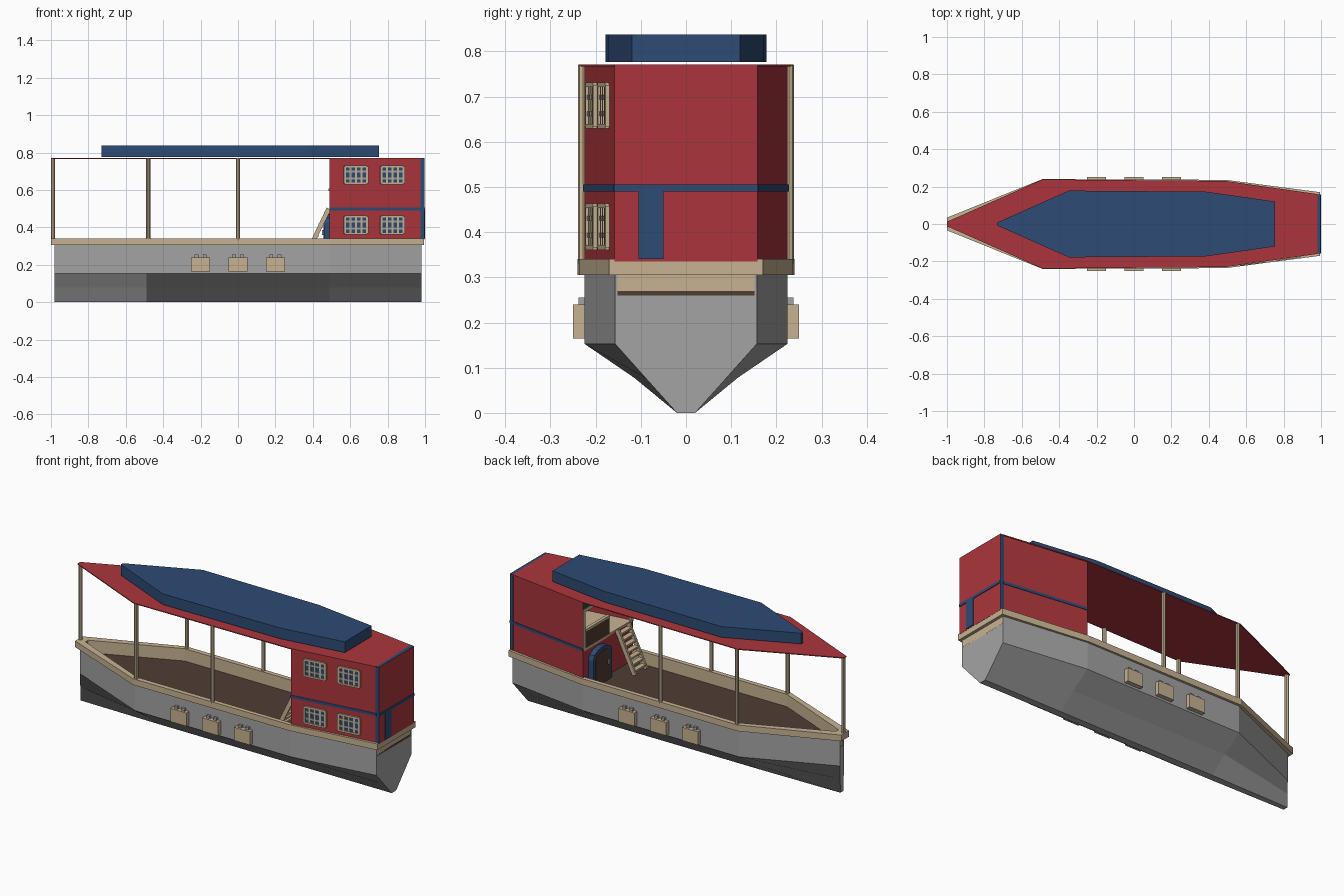
import bpy, bmesh, math
from mathutils import Matrix, Vector

if "Cube" in bpy.data.objects:
    bpy.data.objects.remove(bpy.data.objects["Cube"])


def material(name, rgb):
    m = bpy.data.materials.new(name)
    m.diffuse_color = (*rgb, 1)
    m.use_nodes = True
    m.node_tree.nodes["Principled BSDF"].inputs["Base Color"].default_value = m.diffuse_color
    return m


RED = material("red", (0.41, 0.036, 0.045))
BLUE = material("blue", (0.027, 0.07, 0.175))
TAN = material("tan", (0.57, 0.45, 0.29))
GRAY = material("gray", (0.37, 0.37, 0.37))
BROWN = material("dark_brown", (0.08, 0.046, 0.033))
GREEN = material("dark_green", (0.012, 0.085, 0.02))


def finish(bm, name, *mats):
    bmesh.ops.recalc_face_normals(bm, faces=bm.faces)
    me = bpy.data.meshes.new(name)
    bm.to_mesh(me)
    bm.free()
    for m in mats:
        me.materials.append(m)
    ob = bpy.data.objects.new(name, me)
    bpy.context.collection.objects.link(ob)
    return ob


def outline(pairs):
    """Closed plan outline from (x, half width) pairs."""
    return [(x, -w) for x, w in pairs] + [(x, w) for x, w in reversed(pairs)]


def loft(name, rings, mat, cap=True):
    """Skin between rings of points."""
    bm = bmesh.new()
    vs = [[bm.verts.new(p) for p in r] for r in rings]
    for a, b in zip(vs, vs[1:]):
        for i in range(len(a)):
            j = (i + 1) % len(a)
            bm.faces.new((a[i], a[j], b[j], b[i]))
    if cap:
        bm.faces.new(vs[0])
        bm.faces.new(vs[-1])
    return finish(bm, name, mat)


def prism(name, pts, z0, z1, mat):
    return loft(name, [[(x, y, z) for x, y in pts] for z in (z0, z1)], mat)


def ring(name, outer, inner, z0, z1, mat):
    loops = [(outer, z0), (outer, z1), (inner, z1), (inner, z0), (outer, z0)]
    ob = loft(name, [[(x, y, z) for x, y in p] for p, z in loops], mat, cap=False)
    bm = bmesh.new()
    bm.from_mesh(ob.data)
    bmesh.ops.remove_doubles(bm, verts=bm.verts, dist=1e-5)
    bmesh.ops.recalc_face_normals(bm, faces=bm.faces)
    bm.to_mesh(ob.data)
    bm.free()


def box(name, lo, hi, mat, frame=Matrix()):
    """Box between two corners, placed in an optional local frame."""
    lo, hi = Vector(lo), Vector(hi)
    bm = bmesh.new()
    bmesh.ops.create_cube(bm, size=1, matrix=frame @ Matrix.Translation((lo + hi) / 2)
                          @ Matrix.Diagonal((*(hi - lo), 1)))
    return finish(bm, name, mat)


# hull: cross sections from bow to stern (x, side, bilge, keel half widths)
sections = []
for x, w, b, k in ((-.98, .018, .016, .014), (-.49, .225, .115, .02),
                   (.49, .225, .115, .02), (.98, .157, .09, .02)):
    half = [(k, 0), (b, .078), (w, .153), (w, .305)]
    top = [(w - .005, .305), (w - .005, .26)]
    prof = half + top
    sections.append([(x, y, z) for y, z in prof] + [(x, -y, z) for y, z in reversed(prof)])
loft("hull", sections, GRAY)

# deck and gunwale rail
inner = outline([(-.95, .012), (-.485, .212), (.485, .212), (.965, .145)])
hull_in = outline([(-.978, .017), (-.488, .222), (.488, .222), (.978, .155)])
prism("deck", hull_in, .255, .27, BROWN)
ring("rail", outline([(-1, .034), (-.49, .24), (.49, .236), (.995, .17)]), inner, .305, .34, TAN)
ring("inner_bulwark", hull_in, inner, .262, .306, TAN)

# gun port lids with hinges on both sides
for s in (-1, 1):
    for x in (-.2, 0, .2):
        box("port_lid", (x - .05, s * .22, .165), (x + .05, s * .25, .24), TAN)
        for h in (-.022, .022):
            box("port_hinge", (x + h - .01, s * .222, .238), (x + h + .01, s * .238, .255), GRAY)


# canopy posts
def post(x, y, r):
    bm = bmesh.new()
    bmesh.ops.create_cone(bm, cap_ends=True, segments=8, radius1=r, radius2=r, depth=.44,
                          matrix=Matrix.Translation((x, y, .55)))
    finish(bm, "canopy_post", TAN)


post(-.989, 0, .011)
for s in (-1, 1):
    for x in (-.48, 0):
        post(x, s * .228, .011)

# canopy roof and the upper slab
plan = [(-1, .012), (-.49, .238), (.49, .23), (.98, .16)]
prism("roof", outline(plan), .766, .771, RED)
prism("roof_slab", outline([(x * .75 + .02, w * .75) for x, w in plan]), .776, .837, BLUE)

# cabin side walls with stripe
for s in (-1, 1):
    prism("side_wall", [(.49, s * .225), (.98, s * .157), (.98, s * .145), (.49, s * .213)],
          .335, .768, RED)
    prism("side_stripe", [(.49, s * .228), (.98, s * .16), (.98, s * .15), (.49, s * .22)],
          .49, .505, BLUE)

# stern panel: blue edges, red outer face
stern = box("stern_wall", (.975, -.158, .335), (.996, .158, .771), BLUE)
stern.data.materials.append(RED)
for f in stern.data.polygons:
    f.material_index = int(abs(f.normal.x) > .9)
box("stern_stripe", (.99, -.158, .49), (1, .158, .505), BLUE)
box("stern_door", (.99, -.105, .34), (1, -.05, .495), BLUE)

# cabin floor, lower front wall, upper front opening
prism("upper_floor", outline([(.49, .215), (.975, .15)]), .485, .5, TAN)
box("front_wall", (.49, -.222, .27), (.505, .222, .49), RED)
box("front_header", (.488, -.222, .725), (.5, .222, .766), GREEN)
for y in (-.213, .213):
    box("opening_jamb", (.488, y - .01, .5), (.5, y + .01, .726), TAN)
box("opening_lintel", (.488, -.22, .705), (.5, .22, .726), TAN)
box("balcony_panel", (.488, -.01, .5), (.5, .205, .6), BROWN)
box("balcony_rail", (.485, -.012, .595), (.503, .207, .607), TAN)

# arched cabin door with blue surround
def arch(cy, w, z0, z1):
    pts = [(cy - w, z0), (cy + w, z0)]
    for i in range(7):
        a = math.pi * i / 6
        pts.append((cy + w * math.cos(a), z1 - w * .6 + w * .6 * math.sin(a)))
    return pts


for name, w, top, x, mat in (("door_surround", .085, .475, .46, BLUE),
                             ("front_door", .065, .455, .456, BROWN)):
    loft(name, [[(px, y, z) for y, z in arch(.09, w, .27, top)] for px in (x, .495)], mat)
box("door_handle", (.448, .04, .36), (.458, .05, .385), GRAY)

# stairs to the upper floor
foot, head = Vector((.375, 0, .27)), Vector((.485, 0, .5))
run = head - foot
tilt = Matrix.Translation(foot) @ Matrix.Rotation(-math.atan2(run.z, run.x), 4, 'Y')
for y in (-.175, -.075):
    box("stair_stringer", (0, y - .006, -.012), (run.length, y + .006, .012), TAN, tilt)
for i in range(7):
    p = foot + run * ((i + .7) / 7.4)
    box("stair_tread", (p.x - .014, -.175, p.z - .005), (p.x + .014, -.075, p.z + .005), TAN)

# lattice windows on the front side wall
ang = math.atan2(.068, .49)
for x in (.63, .825):
    for z in (.412, .68):
        y = -.225 + (x - .49) * .068 / .49
        fr = Matrix.Translation((x, y, z)) @ Matrix.Rotation(ang, 4, 'Z')
        W, H = .06, .046
        box("window_pane", (-W, -.003, -H), (W, .002, H), BLUE, fr)
        for s in (-1, 1):
            box("window_frame", (s * W - .006, -.009, -H), (s * W + .006, .001, H), TAN, fr)
            box("window_frame", (-W, -.009, s * H - .005), (W, .001, s * H + .005), TAN, fr)
        for k in (-.5, 0, .5):
            box("window_bar", (k * W - .005, -.007, -H), (k * W + .005, 0, H), TAN, fr)
        for k in (-.4, .4):
            box("window_bar", (-W, -.006, k * H - .005), (W, 0, k * H + .005), GRAY, fr)
